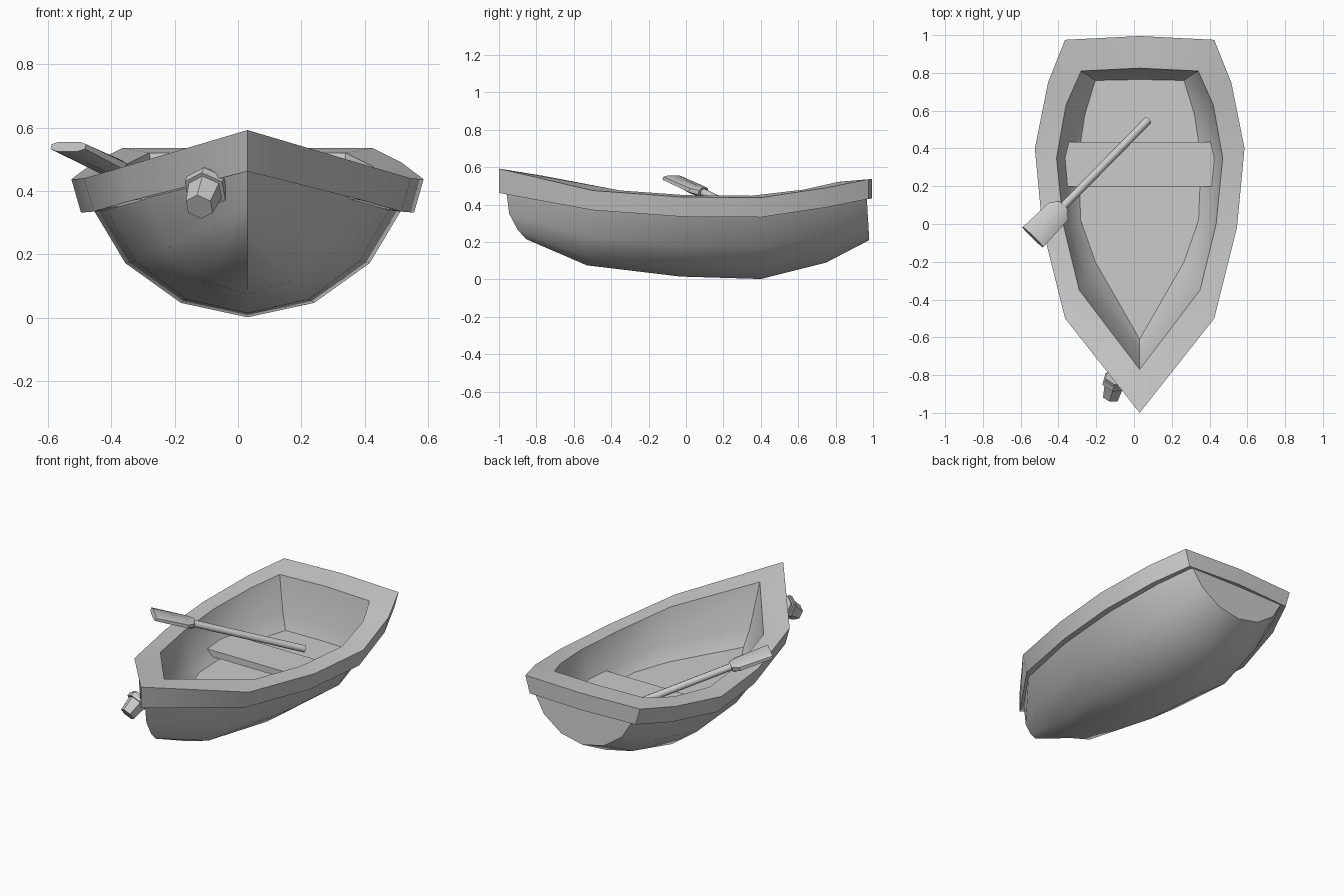
import bpy, bmesh, math
from mathutils import Vector, Matrix

if "Cube" in bpy.data.objects:
    bpy.data.objects.remove(bpy.data.objects["Cube"])

CX = 0.03  # the hull's centre line


def finish(name, bm, angle=35):
    bmesh.ops.remove_doubles(bm, verts=bm.verts, dist=1e-5)
    bmesh.ops.recalc_face_normals(bm, faces=bm.faces)
    me = bpy.data.meshes.new(name)
    bm.to_mesh(me)
    bm.free()
    ob = bpy.data.objects.new(name, me)
    bpy.context.collection.objects.link(ob)
    bpy.ops.object.select_all(action='DESELECT')
    ob.select_set(True)
    bpy.context.view_layer.objects.active = ob
    bpy.ops.object.shade_smooth_by_angle(angle=math.radians(angle))
    return ob


def loft(bm, rows, closed):
    vs = [[bm.verts.new(p) for p in r] for r in rows]
    n = len(rows[0])
    for a, b in zip(vs, vs[1:]):
        for i in range(n if closed else n - 1):
            j = (i + 1) % n
            bm.faces.new((a[i], a[j], b[j], b[i]))
    return vs


def mirror(half):
    """Half points whose first lies on the centre line."""
    return [(CX + x, y, z) for x, y, z in half] + \
           [(CX - x, y, z) for x, y, z in reversed(half) if x > 1e-6]


# Hull skin: cross-sections from the stem to the transom
bm = bmesh.new()
rows = []
stem = [(-0.855, 0.215), (-0.90, 0.265), (-0.945, 0.35), (-0.965, 0.50)]
rows.append([(CX, y, z) for y, z in stem[:0:-1] + stem])
W, H = (0, 0.42, 0.77, 1), (0, 0.125, 0.47, 1)
for y, w, top, keel in [(-0.53, 0.325, 0.40, 0.075), (-0.03, 0.46, 0.365, 0.015),
                        (0.4, 0.50, 0.365, 0.002), (0.75, 0.43, 0.41, 0.09),
                        (0.98, 0.35, 0.46, 0.21)]:
    half = [(w * a, y - (0.015 * h if y > 0.9 else 0), keel + (top - keel) * h) for a, h in zip(W, H)]
    rows.append([(CX - x, a, b) for x, a, b in half[:0:-1]] + [(CX + x, a, b) for x, a, b in half])
vs = loft(bm, rows, False)
bm.faces.new(vs[-1])
finish("hull", bm)

# Rim and inner lining: closed loops from under the lip, over it, down to the floor
rim = [(0, -1.0, 0.592), (0.395, -0.5, 0.475), (0.515, -0.02, 0.44), (0.555, 0.4, 0.437),
       (0.485, 0.75, 0.49), (0.395, 0.975, 0.535), (0, 0.995, 0.537)]
lip = [(max(x - 0.03, 0), y, z - 0.105 - (0.025 if y < -0.9 else 0)) for x, y, z in rim]
under = [(max(x - 0.075, 0), y + (0.05 if y < -0.9 else -0.035 if y > 0.9 else 0), z - 0.1) for x, y, z in rim]
inner = [(0, -0.77, 0.555), (0.32, -0.35, 0.475), (0.405, 0.0, 0.45), (0.44, 0.35, 0.447),
         (0.39, 0.63, 0.48), (0.31, 0.81, 0.52), (0, 0.825, 0.522)]
mid = [(0, -0.67, 0.30), (0.28, -0.29, 0.28), (0.365, 0.01, 0.27), (0.395, 0.35, 0.27),
       (0.345, 0.6, 0.28), (0.27, 0.785, 0.30), (0, 0.795, 0.30)]
floor = [(0, -0.61, 0.21), (0.235, -0.2, 0.21), (0.312, 0.02, 0.21), (0.325, 0.35, 0.21),
         (0.29, 0.58, 0.21), (0.235, 0.76, 0.21), (0, 0.765, 0.21)]
bm = bmesh.new()


def ring(half):
    return [(CX + x, y, z) for x, y, z in half] + [(CX - x, y, z) for x, y, z in half[-2:0:-1]]


vs = loft(bm, [ring(r) for r in (under, lip, rim, inner, mid, floor)], True)
bm.faces.new(vs[-1])
finish("rim_and_lining", bm)

# Seat plank
bm = bmesh.new()
bmesh.ops.create_cube(bm, size=1, matrix=Matrix.Translation((CX, 0.317, 0.25)) @ Matrix.Diagonal((0.79, 0.235, 0.04, 1)))
finish("seat", bm)

# Oar: round shaft and a flat bevelled blade along one line
handle, tip = Vector((0.075, 0.55, 0.25)), Vector((-0.535, -0.07, 0.54))
d = (tip - handle).normalized()
side = d.cross(Vector((0, 0, 1))).normalized()
up = side.cross(d)
frame = Matrix((side, up, d)).transposed().to_4x4()
length = (tip - handle).length
bm = bmesh.new()
bmesh.ops.create_cone(bm, cap_ends=True, segments=8, radius1=0.022, radius2=0.022, depth=length - 0.1,
                      matrix=Matrix.Translation(handle + d * (length - 0.1) / 2) @ frame)
finish("oar_shaft", bm, 50)
bm = bmesh.new()
rows = []
for s, w, t in [(-0.24, 0.035, 0.025), (-0.20, 0.068, 0.022), (0.0, 0.076, 0.016)]:
    c = tip + d * s
    rows.append([c + side * w * a + up * t * b for a, b in
                 [(-1, -.5), (-.6, -1), (.6, -1), (1, -.5), (1, .5), (.6, 1), (-.6, 1), (-1, .5)]])
vs = loft(bm, rows, True)
bm.faces.new(vs[0])
bm.faces.new(vs[-1])
finish("oar_blade", bm)

# Small bow lamp: flange and tapered six-sided body
a, b = Vector((-0.095, -0.815, 0.425)), Vector((-0.122, -0.915, 0.35))
q = (b - a).to_track_quat('Z', 'Y').to_matrix().to_4x4()
for name, s, e, r1, r2 in [("lamp_flange", 0.1, 0.32, 0.07, 0.07), ("lamp_body", 0.0, 1.0, 0.062, 0.046)]:
    p0, p1 = a.lerp(b, s), a.lerp(b, e)
    bm = bmesh.new()
    bmesh.ops.create_cone(bm, cap_ends=True, segments=6, radius1=r1, radius2=r2, depth=(p1 - p0).length,
                          matrix=Matrix.Translation((p0 + p1) / 2) @ q)
    finish(name, bm)
